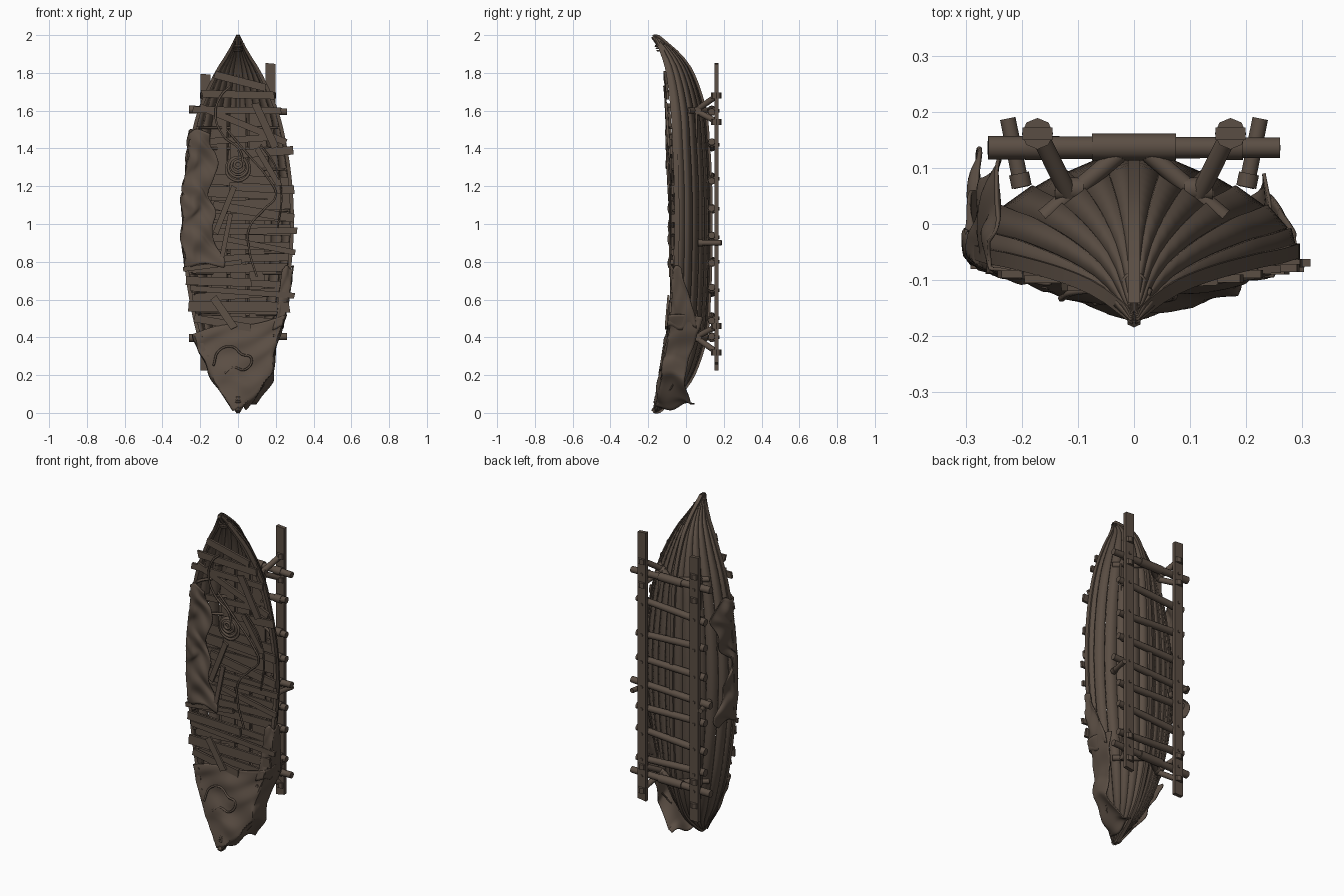
import bpy, bmesh, math, random
from mathutils import Vector, Matrix

if "Cube" in bpy.data.objects:
    bpy.data.objects.remove(bpy.data.objects["Cube"])

random.seed(4)
mat = bpy.data.materials.new("weathered brown")
mat.diffuse_color = (0.105, 0.077, 0.058, 1)
mat.use_nodes = True
mat.node_tree.nodes["Principled BSDF"].inputs["Base Color"].default_value = mat.diffuse_color

# hull stations: z, half width, gunwale y, keel y
ST = [(0, .004, -.168, -.15), (.1, .066, -.142, -.035), (.2, .13, -.116, .035), (.4, .205, -.085, .1),
      (.6, .25, -.066, .118), (.8, .277, -.058, .125), (1.0, .288, -.055, .127), (1.2, .28, -.057, .125),
      (1.4, .253, -.065, .115), (1.6, .205, -.075, .095), (1.8, .117, -.1, .03), (1.9, .055, -.128, -.04),
      (2.0, .004, -.172, -.155)]


def station(z):
    """Smoothly interpolated half width, gunwale y and keel y."""
    z = min(max(z, 0), 2)
    i = max(j for j in range(len(ST) - 1) if ST[j][0] <= z)
    a, b = ST[i], ST[i + 1]
    p, q = ST[max(i - 1, 0)], ST[min(i + 2, len(ST) - 1)]
    d = b[0] - a[0]
    t = (z - a[0]) / d
    out = []
    for c in (1, 2, 3):
        m0 = (b[c] - p[c]) / (b[0] - p[0]) * d
        m1 = (q[c] - a[c]) / (q[0] - a[0]) * d
        out.append((2*t**3 - 3*t*t + 1)*a[c] + (t**3 - 2*t*t + t)*m0 + (3*t*t - 2*t**3)*b[c] + (t**3 - t*t)*m1)
    return out


def finish(name, bm, smooth=True, thick=0):
    bmesh.ops.recalc_face_normals(bm, faces=bm.faces)
    me = bpy.data.meshes.new(name)
    bm.to_mesh(me)
    bm.free()
    ob = bpy.data.objects.new(name, me)
    bpy.context.collection.objects.link(ob)
    me.materials.append(mat)
    if thick:
        s = ob.modifiers.new("thickness", "SOLIDIFY")
        s.thickness, s.offset = thick, 0
    if smooth:
        bpy.ops.object.select_all(action='DESELECT')
        bpy.context.view_layer.objects.active = ob
        ob.select_set(True)
        bpy.ops.object.shade_smooth_by_angle(angle=math.radians(40))
    return ob


def grid(bm, rows):
    vs = [[bm.verts.new(p) for p in r] for r in rows]
    for a, b in zip(vs, vs[1:]):
        for j in range(len(a) - 1):
            bm.faces.new((a[j], a[j+1], b[j+1], b[j]))


def pole(name, p0, p1, r, r2=None, sides=12):
    p0, p1 = Vector(p0), Vector(p1)
    bm = bmesh.new()
    m = Matrix.Translation((p0 + p1) / 2) @ (p1 - p0).to_track_quat('Z', 'Y').to_matrix().to_4x4()
    bmesh.ops.create_cone(bm, cap_ends=True, segments=sides, radius1=r, radius2=r2 or r,
                          depth=(p1 - p0).length, matrix=m)
    return finish(name, bm)


def plank(name, p0, p1, width, thick=.012):
    """Board lying in the xz plane with slightly ragged ends."""
    p0, p1 = Vector(p0), Vector(p1)
    d = (p1 - p0).normalized()
    n = Vector((0, 1, 0))
    s = d.cross(n).normalized()
    n = s.cross(d)
    bm = bmesh.new()
    rag = [random.uniform(-.007, .007) for _ in range(4)]
    ends = [p0 + s*width/2 + d*rag[0], p1 + s*width/2 + d*rag[1],
            p1 - s*width/2 + d*rag[2], p0 - s*width/2 + d*rag[3]]
    f = bm.faces.new([bm.verts.new(p - n*thick/2) for p in ends])
    ext = bmesh.ops.extrude_face_region(bm, geom=[f])
    bmesh.ops.translate(bm, vec=n*thick, verts=[v for v in ext['geom'] if isinstance(v, bmesh.types.BMVert)])
    return finish(name, bm, False)


def rope(name, pts, r=.006, closed=False):
    cu = bpy.data.curves.new(name, 'CURVE')
    cu.dimensions, cu.bevel_depth, cu.bevel_resolution, cu.resolution_u = '3D', r, 1, 6
    sp = cu.splines.new('BEZIER')
    sp.bezier_points.add(len(pts) - 1)
    for b, p in zip(sp.bezier_points, pts):
        b.co = p
        b.handle_left_type = b.handle_right_type = 'AUTO'
    sp.use_cyclic_u, cu.use_fill_caps = closed, True
    cu.materials.append(mat)
    bpy.context.collection.objects.link(bpy.data.objects.new(name, cu))


def cloth(name, z0, z1, path, rows=40, cols=36, amp=.007):
    """Draped sheet: path(z) gives the polyline of its cross-section."""
    bm = bmesh.new()
    out = []
    for i in range(rows + 1):
        z = z0 + (z1 - z0) * i / rows
        pts = [Vector(p) for p in path(z)]
        seg = [(b - a).length for a, b in zip(pts, pts[1:])]
        row = []
        for j in range(cols + 1):
            t, k = sum(seg) * j / cols, 0
            while k < len(seg) - 1 and t > seg[k]:
                t -= seg[k]
                k += 1
            p = pts[k].lerp(pts[k+1], min(t / max(seg[k], 1e-6), 1))
            w = amp * (math.sin(26*z + 9*j/cols) + .7*math.sin(47*z - 14*j/cols + 1)) * min(1, z/.15)
            row.append((p.x + w*.7, p.y - w*.8, max(p.z + .012*math.sin(11*j/cols + 5), .012)))
        out.append(row)
    grid(bm, out)
    finish(name, bm, True, .006)


# clinker hull: overlapping strakes on both sides
SEC = [(0, 0), (.2, .1), (.41, .21), (.61, .36), (.8, .54), (.94, .75), (1, 1)]
zs = [2 * i / 48 for i in range(49)]


def hull_point(z, u, v, side, lift=0):
    w, g, k = station(z)
    f = min(1, w / .15)
    return (side*(w*u + lift*f*u), k + (g - k)*v + lift*f*(1 - v), z)


bm = bmesh.new()
for side in (-1, 1):
    for a, b in zip(SEC, SEC[1:]):
        grid(bm, [[hull_point(z, *a, side, .006 if a[0] else 0), hull_point(z, *b, side)] for z in zs])
finish("hull_strakes", bm, True, .009)

# gunwale rails and inner ribs
for side, word in ((-1, "left"), (1, "right")):
    bm = bmesh.new()
    rows = []
    for z in zs:
        w, g, k = station(z)
        rows.append([(side*(w+dx*min(1, w/.05)), g+dy, z) for dx, dy in ((.008, -.006), (.008, .02), (-.012, .02), (-.012, -.006), (.008, -.006))])
    grid(bm, rows)
    finish(word + "_gunwale", bm)
for n in range(12):
    z = .3 + n*.11
    w, g, k = station(z)
    rope("rib", [(s*w*u*.93, k - .016 + (g - k)*v, z) for s, prof in ((-1, SEC[:0:-1]), (1, SEC[1:])) for u, v in prof], .008)

# keel and stem posts
bm = bmesh.new()
rows = []
for z in zs:
    w, g, k = station(z)
    rows.append([(x, y, z) for x, y in ((-.011, k-.02), (.011, k-.02), (.011, k+.014), (-.011, k+.014), (-.011, k-.02))])
grid(bm, rows)
finish("keel", bm)
for z0, z1 in ((.006, .07), (1.994, 1.93)):
    pole("stem_tip", (0, -.174, z0), (0, -.125, z1), .013, .017, 6)
    for i in range(3):
        zz = z1 + (i-1)*.012
        rope("stem_lashing", [(.022*math.cos(a), station(zz)[1] + .02 + .036*math.sin(a), zz)
                              for a in (0, 1.57, 3.14, 4.71)], .005, True)
rope("stem_loose_end", [(0, -.15, 1.94), (.02, -.135, 1.95), (.03, -.115, 1.955)], .004)

# boards nailed across the opening: x0, z0, x1, z1, width
BOARDS = [(-.12, 1.79, .15, 1.72, .04), (-.19, 1.69, .19, 1.68, .04), (-.24, 1.605, .23, 1.6, .035),
          (-.2, 1.62, .26, 1.43, .035), (-.26, 1.43, .2, 1.46, .035), (0, 1.37, .29, 1.39, .045), (-.05, 1.2, .3, 1.18, .045),
          (-.13, 1.1, .3, 1.03, .045), (-.13, .96, .31, .965, .035), (-.06, .92, .3, .85, .03), (-.29, .76, .02, .8, .025),
          (-.27, .7, .07, .69, .045), (-.25, .66, .3, .62, .03), (-.26, .565, .27, .56, .055), (-.23, .5, .07, .45, .04)]
for x0, z0, x1, z1, w in BOARDS:
    plank("cross_board", (x0, station(z0)[1] - .014, z0), (x1, station(z1)[1] - .014, z1), w, .014)
# loose slanted boards on top
for x0, z0, x1, z1, w in [(-.13, .61, -.02, .45, .04), (.09, 1.64, .2, 1.4, .04), (-.12, .95, -.02, 1.2, .03),
                          (.1, 1.4, .22, 1.2, .03), (-.09, .8, -.04, 1.05, .025)]:
    plank("slanted_board", (x0, station(z0)[1] - .027, z0), (x1, station(z1)[1] - .027, z1), w)
# thwarts and broken decking under the boards
for n in range(13):
    z = .42 + n*.068
    w, g, k = station(z)
    a, b = random.uniform(-.02, .02), random.uniform(-.02, .02)
    plank("inner_board", (-w*.96, g + .012, z + a), (w*.96, g + .012, z + b), random.uniform(.035, .06), .012)
for x in (-.1, 0, .1):
    plank("floor_board", (x, .055, .4), (x, .055, 1.6), .085)


# canvas draped over the left side
def left_path(z):
    w, g, k = station(z)
    t = (z - .78) / .72
    inner = -.08 - .06*math.sin(math.pi*t) + .015*math.sin(19*t) - .08*max(0, t - .85)/.15
    hem = .05 + .06*math.sin(9*t + .6) + .03*math.sin(23*t)
    out = max(w, .25) + .006
    return [(inner, g - .026, z), (-w*.85, g - .028, z), (-out, g - .012, z), (-out - .004, g + .04, z), (-out + .012, hem, z)]


cloth("left_canvas", .78, 1.49, left_path, 56, 40, .009)


# canvas over the lower end, hanging to the right
def low_path(z):
    w, g, k = station(z)
    t = z / .5
    e = min(1, t*3)
    xr = max(w + .012, min(.18, z*.9)) if z > .03 else w + .01
    hem = .055 - .07*math.sin(math.pi*min(t*1.1, 1)) + .03*t
    zz = max(z - .04*(1 - t), .05)
    drop = .08*t**3
    return [(-w - .01, g + .03*e, z - drop), (-w - .008, g - .01*e, z - drop), (0, g - .004 - .02*e, z - drop/2),
            (xr, g - .012*e, z), (xr + .008, g + .04, z), (xr*.8 + .04, hem, zz)]


cloth("lower_canvas", .02, .51, low_path, 40, 44, .006)
cloth("lower_canvas_flap", .45, .77, lambda z: [(station(z)[0]*.85, station(z)[1] - .02, z),
      (station(z)[0] + .014, station(z)[1] - .012, z),
      (station(z)[0] + .015, station(z)[1] + .03 + .11*(.77 - z)/.32, z)], 20, 14, .004)
rope("canvas_tie", [(.18, -.03, .22), (.1, -.1, .1), (.02, -.165, .03)], .004)
# torn patch lying on the lower canvas
rope("canvas_tear_edge", [(x, station(z)[1] - .026, z) for x, z in
                          ((-.13, .25), (-.1, .33), (-.03, .35), (.02, .31), (.07, .29), (.04, .23), (-.03, .24), (-.07, .21))], .006)

# rope coil and trailing ropes
for i, r in enumerate((.018, .034, .05, .062)):
    rope("rope_coil", [(r*math.cos(a), -.1 + .006*i, 1.315 - .008*i + r*math.sin(a)) for a in (0, 1.05, 2.1, 3.14, 4.19, 5.24)],
         .0085, True)
rope("upper_rope", [(.03, -.1, 1.3), (.01, -.1, 1.39), (-.08, -.1, 1.47), (-.12, -.105, 1.58), (-.09, -.11, 1.68), (-.04, -.115, 1.73)])
rope("long_rope", [(-.06, -.105, 1.5), (.06, -.1, 1.36), (.16, -.095, 1.24), (.2, -.09, 1.15), (.14, -.085, 1.08),
                   (.06, -.085, .98), (.06, -.085, .86), (.1, -.085, .72)])
rope("side_rope", [(.12, -.1, 1.42), (.2, -.09, 1.3), (.23, -.085, 1.15), (.21, -.085, .98)], .005)

# carrying rack: two rails behind the keel
plank("left_rail", (-.172, .161, .22), (-.172, .161, 1.79), .054, .022)
plank("right_rail", (.172, .161, .26), (.172, .161, 1.85), .054, .022)

# rack rungs
for n, z in enumerate((.4, .5, .65, .8, .93, 1.08, 1.24, 1.42, 1.6)):
    t = (.004, -.012, .015, -.006, .01)[n % 5]
    e = .26 if n in (0, 4, 8) else .225
    pole("rung", (-e, .136, z - t), (e, .136, z + t), .021, .018)
    for s in (-1, 1):
        pole("rung_lashing", (s*.15, .137, z + s*t*.7), (s*.194, .137, z + s*t*.7), .023)
        pole("peg", (s*.172, .145, z), (s*.172, .177, z), .009, sides=8)
for s in (-1, 1):
    pole("side_peg", (s*.2, .065, .9), (s*.225, .188, .9), .014)
    pole("side_peg_cap", (s*.2, .066, .9), (s*.205, .09, .9), .018)

# lashed diagonal braces at both ends of the rack
for zc, up in ((1.6, 1), (.4, -1)):
    pole("centre_binding", (-.075, .137, zc), (.075, .137, zc), .024)
    for s in (-1, 1):
        pole("rail_brace", (s*.172, .165, zc + up*.08), (s*.115, .05, zc), .016)
        pole("rail_brace", (s*.172, .165, zc - up*.06), (s*.115, .05, zc), .016)
        pole("keel_brace", (s*.02, .13, zc), (s*.16, .012, zc), .016)
        pole("brace_lashing", (s*.09, .062, zc), (s*.14, .062, zc), .021)
        for dz in (.08, -.06):
            pole("rail_lashing", (s*.172, .161, zc + up*dz - .015), (s*.172, .161, zc + up*dz + .015), .028, sides=8)
